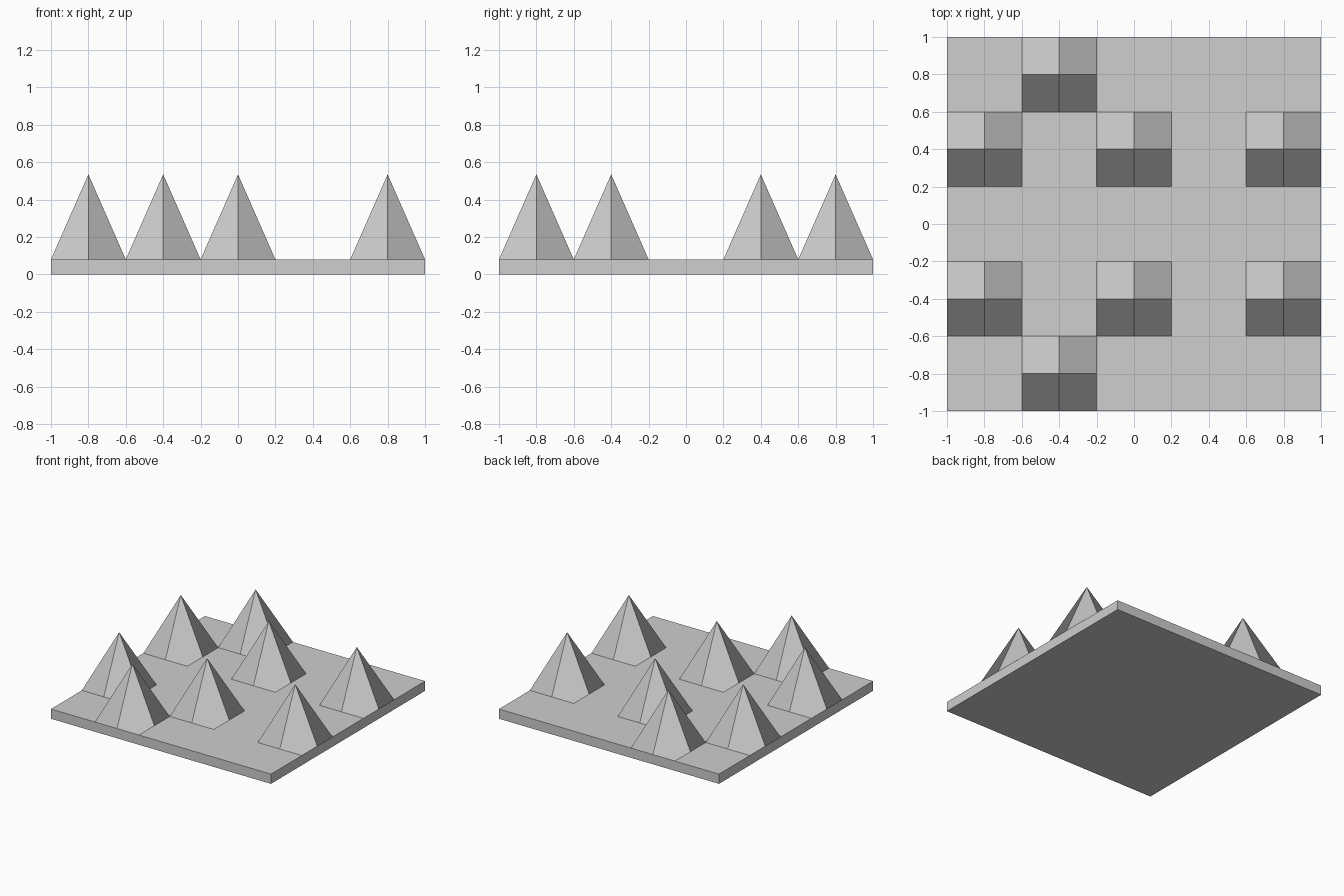
import bpy
import bmesh

cube = bpy.data.objects.get("Cube")
if cube:
    bpy.data.objects.remove(cube, do_unlink=True)

GREY = (0.62, 0.62, 0.62, 1.0)
SLAB_TOP = 0.08
APEX = 0.535
HALF = 0.2

grey = bpy.data.materials.new("light grey")
grey.use_nodes = True
grey.diffuse_color = GREY
grey.node_tree.nodes["Principled BSDF"].inputs["Base Color"].default_value = GREY


def make_object(name, bm):
    mesh = bpy.data.meshes.new(name)
    bm.to_mesh(mesh)
    bm.free()
    mesh.materials.append(grey)
    obj = bpy.data.objects.new(name, mesh)
    bpy.context.collection.objects.link(obj)
    return obj


# Square base slab
bm = bmesh.new()
bmesh.ops.create_cube(bm, size=2)
for v in bm.verts:
    v.co.z = SLAB_TOP if v.co.z > 0 else 0
make_object("base_slab", bm)


# Square spike: four corner faces meeting at the tip, split at the side middles
def make_spike(name, x, y):
    bm = bmesh.new()
    tip = bm.verts.new((0, 0, APEX))
    ring = [(1, 0), (1, 1), (0, 1), (-1, 1), (-1, 0), (-1, -1), (0, -1), (1, -1)]
    base = [bm.verts.new((HALF * a, HALF * b, SLAB_TOP)) for a, b in ring]
    for i in range(0, 8, 2):
        bm.faces.new((tip, base[i], base[i + 1], base[(i + 2) % 8]))
    spike = make_object(name, bm)
    spike.location = (x, y, 0)


# Mirrored front and back groups of spikes
spots = [(-0.8, 0.4), (0, 0.4), (0.8, 0.4), (-0.4, 0.8)]
for row, side in (("front", -1), ("back", 1)):
    for i, (x, y) in enumerate(spots, 1):
        make_spike(f"{row}_spike_{i}", x, side * y)
